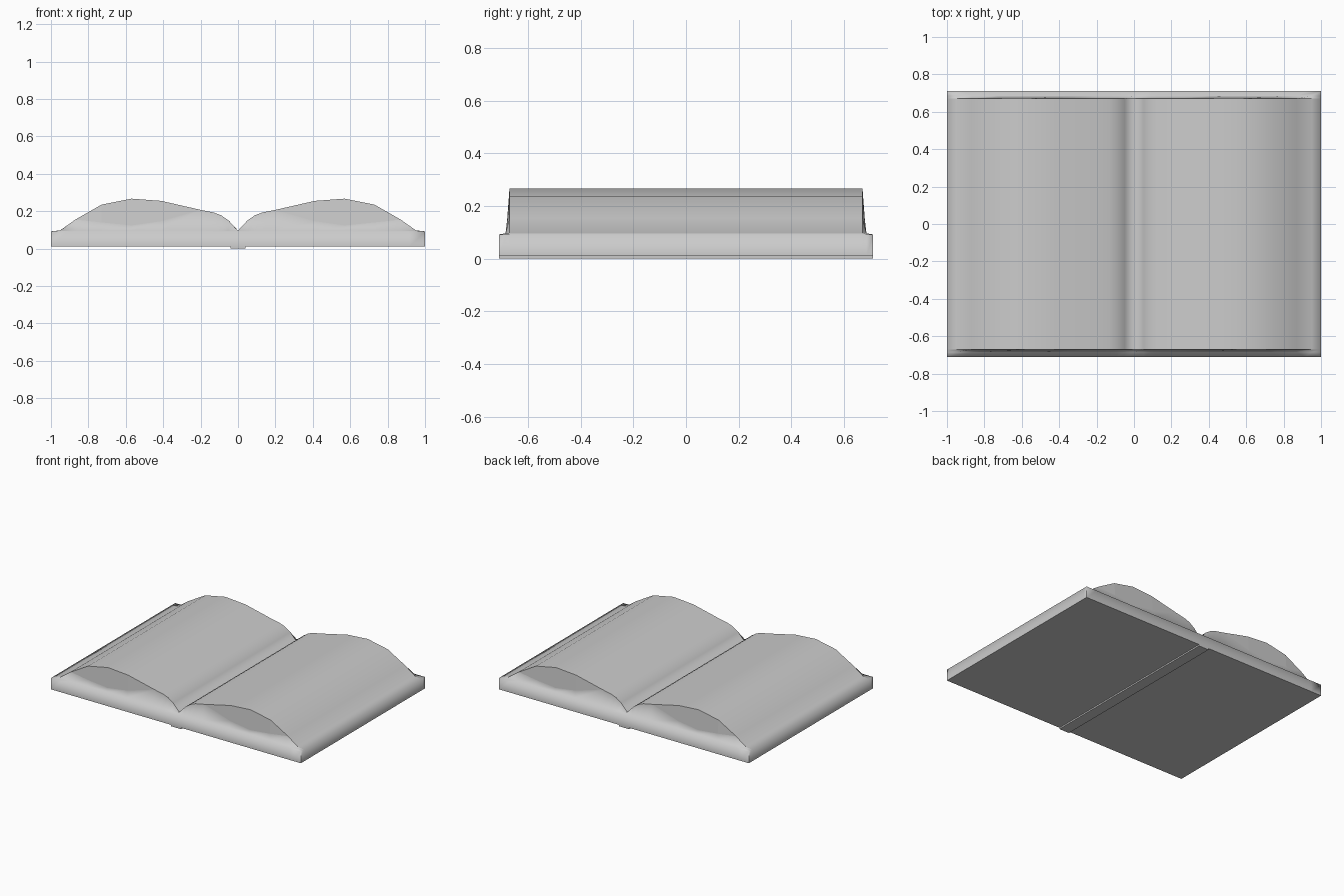
import bpy, bmesh

cube = bpy.data.objects.get("Cube")
if cube:
    bpy.data.objects.remove(cube)

paper = bpy.data.materials.new("plain grey")
paper.use_nodes = True
grey = (0.6, 0.6, 0.6, 1)
paper.diffuse_color = grey
paper.node_tree.nodes["Principled BSDF"].inputs["Base Color"].default_value = grey

HALF_W, HALF_D, RIM_Z, BASE_Z = 1.0, 0.71, 0.092, 0.01

# Half page profile: x, page height, height of the flared foot at the page ends
half = [(0, .095, .095), (.05, .15, .15), (.09, .178, .178), (.13, .193, .193),
        (.2, .207, .207), (.41, .255, .147), (.57, .267, .124), (.73, .235, .14),
        (.87, .155, .155), (.95, .098, .098)]
profile = [(-x, top, foot) for x, top, foot in reversed(half[1:])] + half


def row(kind, side):
    """One line of points across the book, with the rim at both outer ends."""
    rim_y = {"rim": HALF_D, "foot": .685}.get(kind, .67)
    points = []
    for x, top, foot in profile:
        if kind == "rim":
            points.append((x / .95, HALF_D * side, RIM_Z))
        elif kind == "foot":
            points.append((x, .685 * side, .096))
        elif kind == "fold":
            points.append((x, (.67 if foot == top else .679) * side, foot))
        else:
            points.append((x, .67 * side, top))
    end_y = HALF_D if kind == "rim" else rim_y
    return [(-HALF_W, end_y * side, RIM_Z)] + points + [(HALF_W, end_y * side, RIM_Z)]


# Open pages, rim and side walls as one continuous skin
bm = bmesh.new()
kinds = ["rim", "foot", "fold", "page"]
rows = [row(k, -1) for k in kinds] + [row(k, 1) for k in reversed(kinds)]
grid = [[bm.verts.new(p) for p in r] for r in rows]
for a, b in zip(grid, grid[1:]):
    for i in range(len(a) - 1):
        bm.faces.new((a[i], a[i + 1], b[i + 1], b[i]))
bmesh.ops.remove_doubles(bm, verts=bm.verts, dist=0.0005)
bmesh.ops.dissolve_degenerate(bm, edges=bm.edges, dist=0.0005)

# Walls of the cover block and its flat underside
border = [e for e in bm.edges if e.is_boundary]
walls = bmesh.ops.extrude_edge_only(bm, edges=border)["geom"]
for v in walls:
    if isinstance(v, bmesh.types.BMVert):
        v.co.z = BASE_Z
bmesh.ops.holes_fill(bm, edges=[e for e in bm.edges if e.is_boundary])
bmesh.ops.recalc_face_normals(bm, faces=bm.faces)

# Soft rim and page curves; crisp corners, underside and page ends
for f in bm.faces:
    f.smooth = True
for e in bm.edges:
    a, b = (v.co for v in e.verts)
    underside = max(a.z, b.z) < BASE_Z + .001
    corner = abs(a.z - b.z) > .05 and all(
        abs(p.x) > .99 and abs(p.y) > .7 for p in (a, b))
    page_end = all(abs(abs(p.y) - .67) < .001 for p in (a, b)) and a.y * b.y > 0
    fold = all(.66 < abs(p.y) < .682 for p in (a, b)) and a.y * b.y > 0
    e.smooth = not (underside or corner or page_end or fold)

mesh = bpy.data.meshes.new("open_book")
bm.to_mesh(mesh)
bm.free()
mesh.materials.append(paper)
book = bpy.data.objects.new("open_book", mesh)
bpy.context.collection.objects.link(book)

# Thin spine strip under the fold
bpy.ops.mesh.primitive_cube_add(size=1, location=(0, 0, BASE_Z / 2))
spine = bpy.context.object
spine.name = "spine_strip"
spine.scale = (.08, 2 * HALF_D, BASE_Z)
spine.data.materials.append(paper)
